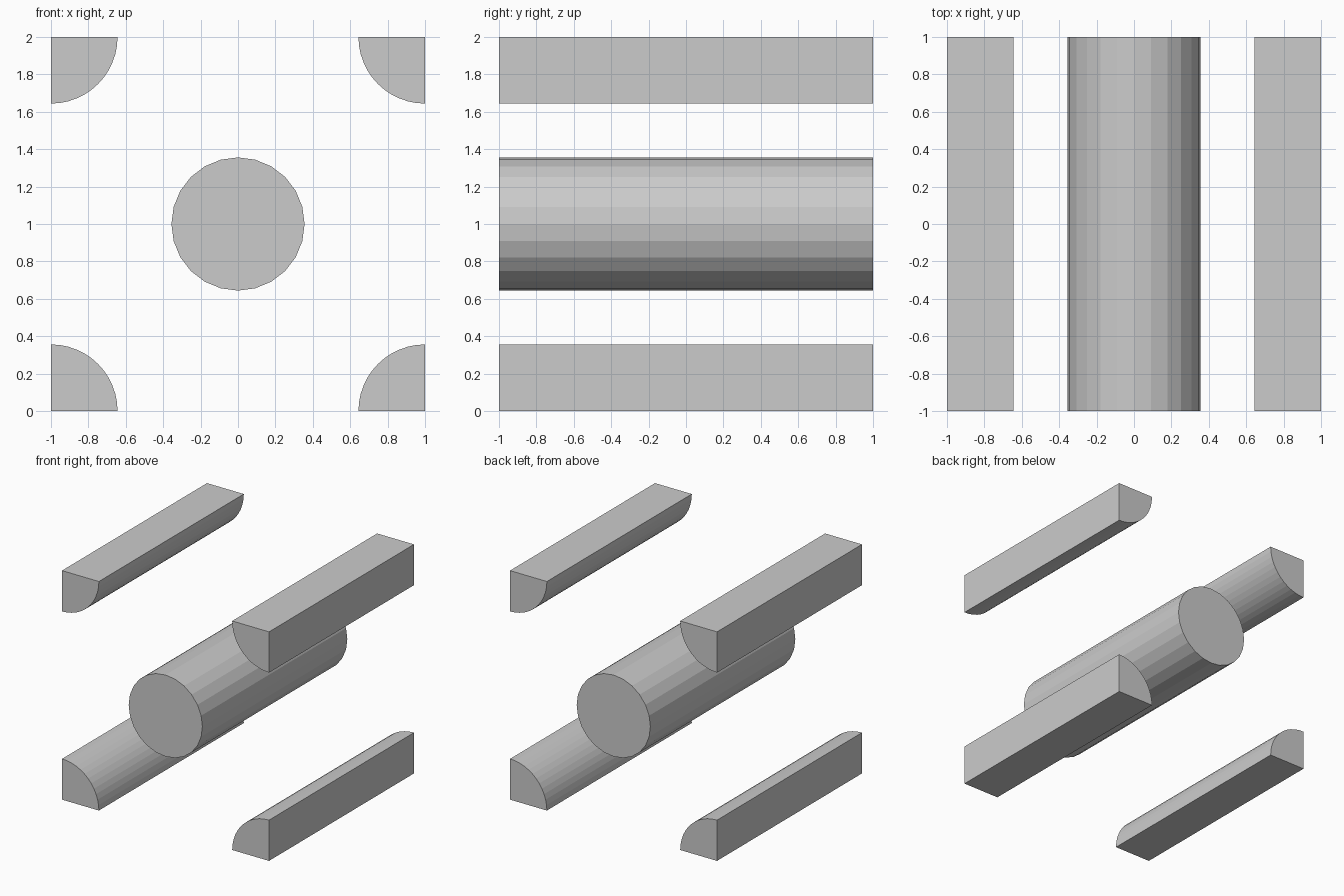
import bpy, bmesh
from math import sin, cos, pi

if "Cube" in bpy.data.objects:
    bpy.data.objects.remove(bpy.data.objects["Cube"])

R = 0.356       # radius of rod and corner pieces
HALF = 1.0      # half length along y


def prism(name, profile):
    """Extrude an (x, z) outline along the whole depth."""
    bm = bmesh.new()
    face = bm.faces.new([bm.verts.new((x, -HALF, z)) for x, z in profile])
    ext = bmesh.ops.extrude_face_region(bm, geom=[face])["geom"]
    moved = [v for v in ext if isinstance(v, bmesh.types.BMVert)]
    bmesh.ops.translate(bm, verts=moved, vec=(0, 2 * HALF, 0))
    bmesh.ops.recalc_face_normals(bm, faces=bm.faces)
    mesh = bpy.data.meshes.new(name)
    bm.to_mesh(mesh)
    bm.free()
    obj = bpy.data.objects.new(name, mesh)
    bpy.context.collection.objects.link(obj)
    return obj


def arc(cx, cz, start, sweep, steps):
    return [(cx + R * cos(start + sweep * i / steps),
             cz + R * sin(start + sweep * i / steps)) for i in range(steps + 1)]


# Central 24-sided rod
prism("center_rod", arc(0, 1, 0, 2 * pi, 24)[:-1])

# Quarter rods in the four corners, rounded side facing inward
corners = [("lower_left", -1, 0), ("lower_right", 1, 0),
           ("upper_right", 1, 2), ("upper_left", -1, 2)]
for i, (label, x, z) in enumerate(corners):
    prism(label + "_quarter_rod", [(x, z)] + arc(x, z, i * pi / 2, pi / 2, 12))
